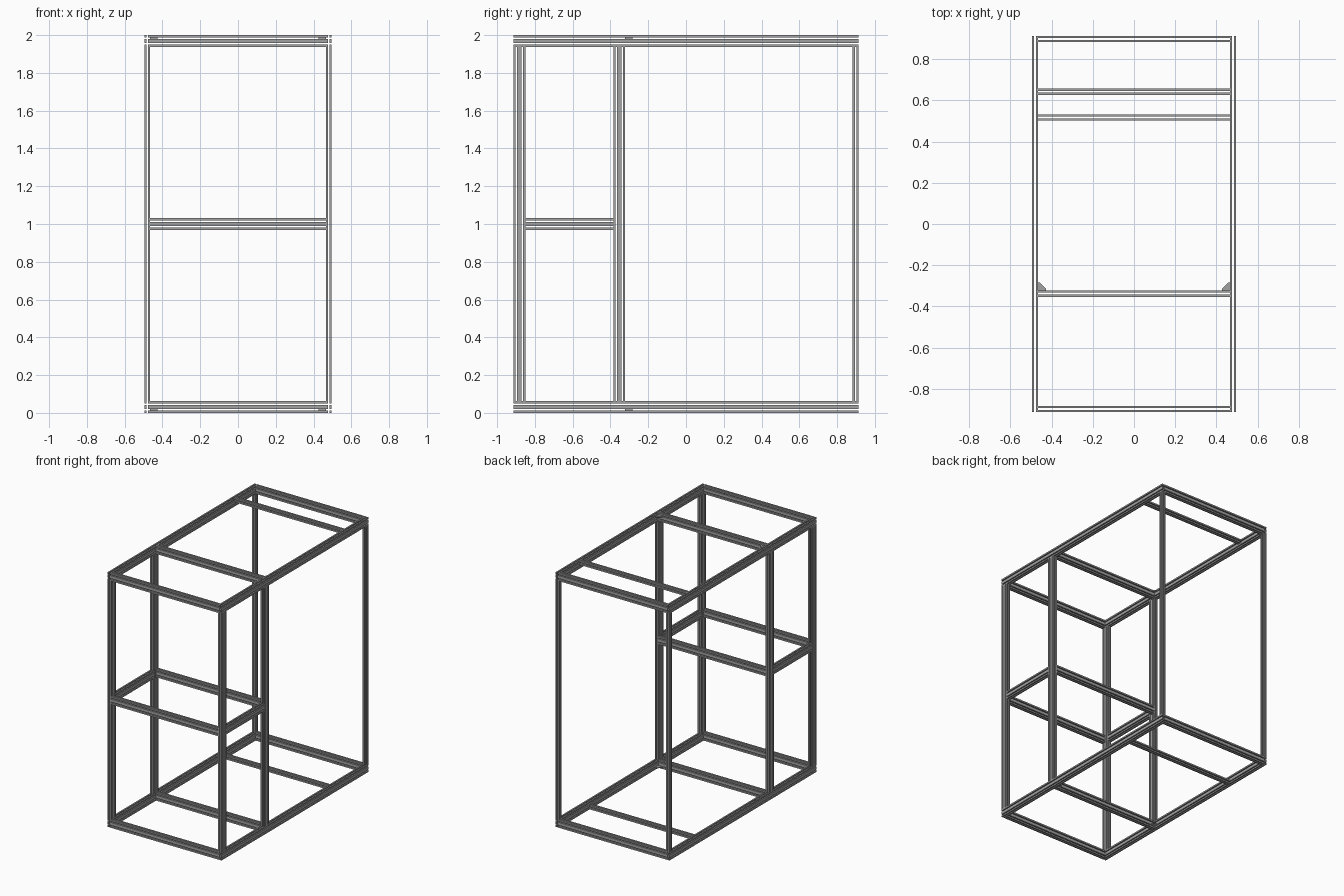
import bpy
import bmesh
from mathutils import Vector

if "Cube" in bpy.data.objects:
    bpy.data.objects.remove(bpy.data.objects["Cube"], do_unlink=True)

M = 0.031              # profile module
D = 2 * M              # double profile
LIP = 0.0115           # solid width beside each slot
X, Y, H = 0.496, 0.913, 2.0
XI = X - M             # inner face of the side frames


def material(name, value):
    mat = bpy.data.materials.new(name)
    mat.use_nodes = True
    color = (value, value, value, 1)
    mat.diffuse_color = color
    bsdf = mat.node_tree.nodes["Principled BSDF"]
    bsdf.inputs["Base Color"].default_value = color
    bsdf.inputs["Roughness"].default_value = 0.6
    return mat


ALUMINIUM = material("aluminium_grey", 0.36)


def finish(name, bm):
    bmesh.ops.recalc_face_normals(bm, faces=bm.faces[:])
    mesh = bpy.data.meshes.new(name)
    bm.to_mesh(mesh)
    bm.free()
    mesh.materials.append(ALUMINIUM)
    obj = bpy.data.objects.new(name, mesh)
    bpy.context.collection.objects.link(obj)
    return obj


def add_box(bm, lo, hi):
    verts = bmesh.ops.create_cube(bm, size=1)["verts"]
    for v in verts:
        v.co = Vector([hi[i] if v.co[i] > 0 else lo[i] for i in range(3)])


def strips(lo, hi):
    """Solid intervals left between the slots across one side of a profile."""
    count = round((hi - lo) / M)
    edges = [lo]
    for k in range(count):
        edges += [lo + k * M + LIP, lo + (k + 1) * M - LIP]
    edges.append(hi)
    return list(zip(edges[::2], edges[1::2]))


def beam(name, axis, lo, hi):
    """Slotted extrusion filling the box lo..hi, running along axis."""
    a, b = [i for i in range(3) if i != axis]
    bm = bmesh.new()
    for a0, a1 in strips(lo[a], hi[a]):
        for b0, b1 in strips(lo[b], hi[b]):
            p, q = list(lo), list(hi)
            p[a], q[a], p[b], q[b] = a0, a1, b0, b1
            add_box(bm, p, q)
    return finish(name, bm)


def bracket(name, side, z):
    """Flat corner gusset behind the middle crossbar."""
    leg, nose, half = 0.038, 0.007, 0.004
    outline = [(0, 0), (leg, 0), (leg, nose), (nose, leg), (0, leg)]
    bm = bmesh.new()
    face = bm.faces.new([bm.verts.new((side * (XI - u), MID_BACK + v, z - half))
                         for u, v in outline])
    out = bmesh.ops.extrude_face_region(bm, geom=[face])["geom"]
    top = [g for g in out if isinstance(g, bmesh.types.BMVert)]
    bmesh.ops.translate(bm, verts=top, vec=(0, 0, 2 * half))
    finish(name, bm)


MID_BACK = -0.322
MID_FRONT = MID_BACK - D
SHELF = H / 2 - M
LEVELS = {"bottom": 0, "top": H - D}

# Side frames: rails, posts and shelf supports
for side, x in (("left", XI), ("right", -X)):
    for level, z in LEVELS.items():
        beam(f"{level}_{side}_rail", 1, (x, -Y, z), (x + M, Y, z + D))
    for post, y0, y1 in (("front", -Y, -Y + D),
                         ("middle", MID_FRONT, MID_BACK),
                         ("rear", Y - M, Y)):
        beam(f"{post}_{side}_post", 2, (x, y0, D), (x + M, y1, H - D))
    beam(f"shelf_{side}_rail", 1, (x, -Y + D, SHELF),
         (x + M, MID_FRONT, SHELF + D))


def crossbar(name, y, z, height):
    beam(name, 0, (-XI, y, z), (XI, y + M, z + height))


# Tall crossbars at the bottom, top and shelf
for level, z in LEVELS.items():
    for place, y in (("front", -Y), ("middle", MID_BACK - M), ("rear", Y - M)):
        crossbar(f"{level}_{place}_crossbar", y, z, D)
crossbar("shelf_front_crossbar", -Y, SHELF, D)
crossbar("shelf_rear_crossbar", MID_BACK - M, SHELF, D)

# Slim crossbars near the back
crossbar("top_slim_crossbar", 0.627, H - M, M)
crossbar("bottom_slim_crossbar", 0.501, 0, M)

# Corner gussets
for level, z in (("bottom", M / 2), ("top", H - M / 2)):
    for side, sign in (("left", 1), ("right", -1)):
        bracket(f"{level}_{side}_bracket", sign, z)
